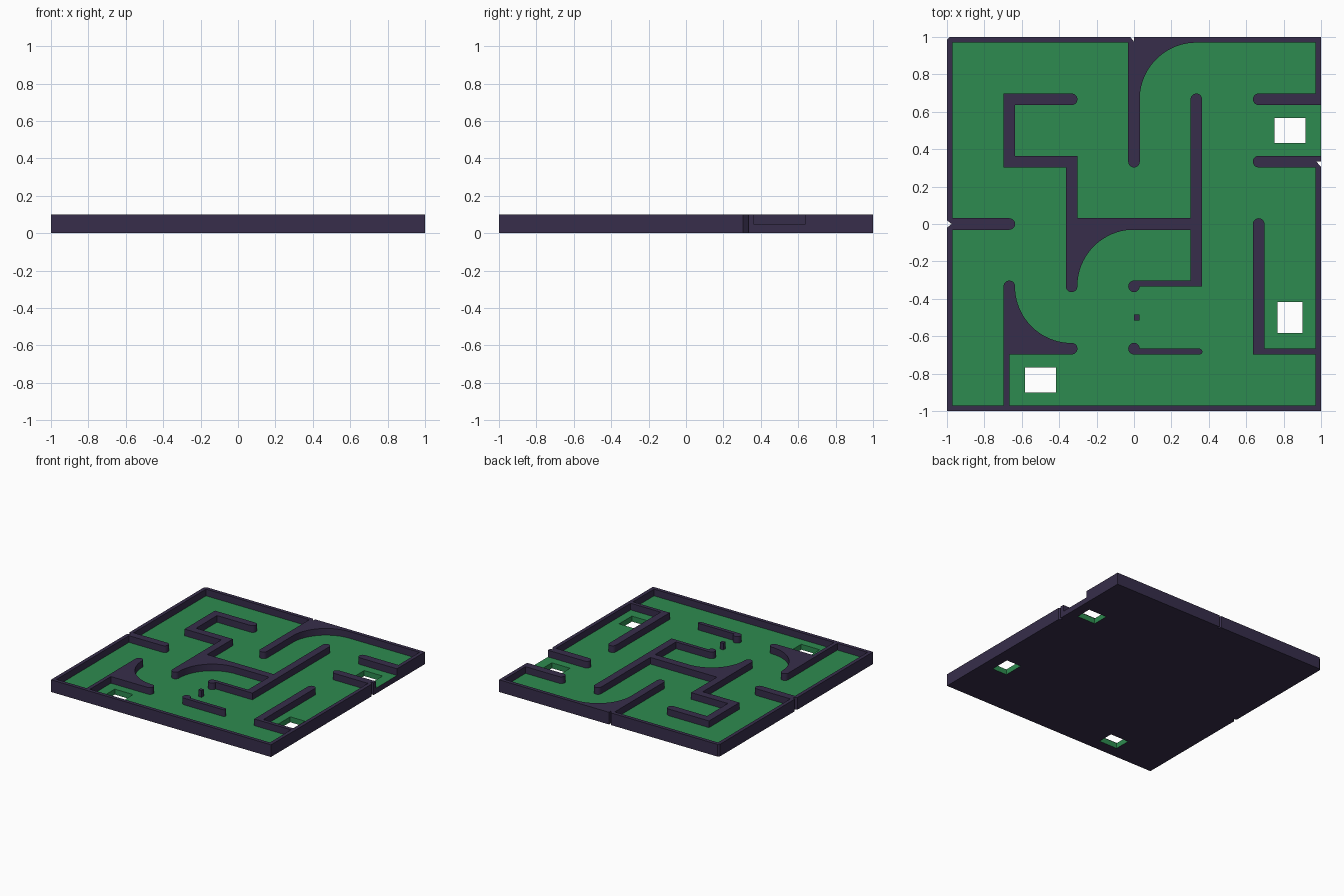
import bpy, bmesh, math
from mathutils import Vector

if "Cube" in bpy.data.objects:
    bpy.data.objects.remove(bpy.data.objects["Cube"])

FLOOR, TOP = 0.045, 0.1      # floor height and wall height
C = 1 / 3                    # maze cell size
W = 0.031                    # half wall width


def material(name, rgb):
    m = bpy.data.materials.new(name)
    m.diffuse_color = (*rgb, 1)
    m.use_nodes = True
    m.node_tree.nodes["Principled BSDF"].inputs["Base Color"].default_value = m.diffuse_color
    return m


DARK = material("dark purple", (0.038, 0.027, 0.070))
GREEN = material("felt green", (0.027, 0.258, 0.080))


def prism(name, loops, z0, z1, mats=(DARK,)):
    """Extrude a flat outline (further loops are holes) from z0 to z1."""
    bm = bmesh.new()
    edges = []
    for loop in loops:
        vs = [bm.verts.new((x, y, z0)) for x, y in loop]
        if len(loops) == 1:
            bm.faces.new(vs)
        else:
            edges += [bm.edges.new((vs[i - 1], vs[i])) for i in range(len(vs))]
    if edges:
        bmesh.ops.triangle_fill(bm, use_beauty=True, edges=edges)
    ret = bmesh.ops.extrude_face_region(bm, geom=bm.faces[:], use_keep_orig=True)
    top = [g for g in ret["geom"] if isinstance(g, bmesh.types.BMVert)]
    bmesh.ops.translate(bm, verts=top, vec=(0, 0, z1 - z0))
    bmesh.ops.recalc_face_normals(bm, faces=bm.faces[:])
    me = bpy.data.meshes.new(name)
    bm.to_mesh(me)
    bm.free()
    for m in mats:
        me.materials.append(m)
    me.shade_smooth()
    me.set_sharp_from_angle(angle=math.radians(30))
    ob = bpy.data.objects.new(name, me)
    bpy.context.collection.objects.link(ob)
    return ob


def rect(x0, y0, x1, y1):
    return [(x0, y0), (x1, y0), (x1, y1), (x0, y1)]


def ribbon(name, path, start=True, end=True, w=W):
    """Wall along a right-angled path, with round or flat ends."""
    p = [Vector(q) for q in path]
    d = [(b - a).normalized() for a, b in zip(p, p[1:])]
    n = [Vector((-v.y, v.x)) for v in d]

    def cap(c, side, out):
        return [c + w * (side * math.cos(t) + out * math.sin(t))
                for t in (math.pi * i / 10 for i in range(11))]
    mids = range(1, len(p) - 1)
    left = [p[i] + w * (n[i - 1] + n[i]) for i in mids]
    right = [p[i] - w * (n[i - 1] + n[i]) for i in mids]
    tail = cap(p[-1], n[-1], d[-1]) if end else [p[-1] + w * n[-1], p[-1] - w * n[-1]]
    head = cap(p[0], -n[0], -d[0]) if start else [p[0] - w * n[0], p[0] + w * n[0]]
    prism(name, [left + tail + right[::-1] + head], FLOOR, TOP)


def fillet(name, ax, ay, sx, sy):
    """Solid corner with a concave quarter-circle edge."""
    r, o = 0.303, 0.322
    arc = [(ax + sx * r * math.cos(t), ay + sy * r * math.sin(t))
           for t in (math.pi / 2 * i / 20 for i in range(21))]
    prism(name, [[(ax + sx * o, ay + sy * o), (ax + sx * o, ay)] + arc
                 + [(ax, ay + sy * o)]], FLOOR, TOP)


def post(name, x, y):
    prism(name, [[(x + W * math.cos(a), y + W * math.sin(a))
                  for a in (math.tau * i / 20 for i in range(20))]], FLOOR, TOP)


# floor slab with seam notches and three through holes
outline = [(-1, -1), (1, -1), (1, .305), (.975, C), (1, C), (1, 1), (0, 1),
           (0, .975), (-.02, 1), (-.985, 1), (-1, .985), (-1, .02), (-.975, 0),
           (-1, -.02)]
holes = [rect(.75, .433, .917, .567), rect(.766, -.583, .9, -.416),
         rect(-.584, -.9, -.417, -.766)]
base = prism("floor_slab", [outline] + holes, 0, FLOOR, (DARK, GREEN))
for f in base.data.polygons:      # green on top and inside the holes
    inner = abs(f.normal.z) < .5 and max(abs(f.center.x), abs(f.center.y)) < .95
    f.material_index = int(f.normal.z > .5 or inner)

# outer rim, broken at the seams and the side opening
prism("rim_back_left", [[(-1, .02), (-.975, 0), (-.97, 0), (-.97, .97), (0, .97),
                         (0, .975), (-.02, 1), (-.985, 1), (-1, .985)]], FLOOR, TOP)
prism("rim_back_right", [[(0, 1), (0, .97), (.97, .97), (.97, .65), (1, .65),
                          (1, 1)]], FLOOR, TOP)
prism("rim_front", [[(-1, -.02), (-1, -1), (1, -1), (1, .305), (.975, C), (.97, C),
                     (.97, -.97), (-.97, -.97), (-.97, 0), (-.975, 0)]], FLOOR, TOP)

# full-width walls
ribbon("wall_back_centre", [(0, .975), (0, C)], start=False)
ribbon("wall_hook", [(-C, 2 * C), (-2 * C, 2 * C), (-2 * C, C), (-C, C), (-C, -C)])
ribbon("wall_middle", [(-C, 0), (C, 0)], False, False)
ribbon("wall_long", [(C, 2 * C), (C, -C)], end=False)
ribbon("wall_left_stub", [(-.975, 0), (-2 * C, 0)], start=False)
ribbon("wall_right_stub_upper", [(1, 2 * C), (2 * C, 2 * C)], start=False)
ribbon("wall_right_stub_lower", [(.972, C), (2 * C, C)], start=False)
prism("wall_right_stub_end", [rect(.97, C, 1, C + W)], FLOOR, TOP)
ribbon("wall_right", [(2 * C, 0), (2 * C, -.697)], end=False)
ribbon("wall_left_corner", [(-2 * C, -C), (-2 * C, -2 * C), (-C, -2 * C)])

# rounded corner fills
fillet("corner_fill_back", C, 2 * C, -1, 1)
fillet("corner_fill_middle", 0, -C, -1, 1)
fillet("corner_fill_left", -C, -C, -1, -1)

# half-width walls, end posts and the small peg
prism("half_wall_upper", [rect(0, -C, C, -.302)], FLOOR, TOP)
post("post_upper", 0, -C)
ribbon("half_wall_lower", [(0, -.682), (.35, -.682)], start=False, w=.0155)
post("post_lower", 0, -2 * C)
prism("half_wall_right", [rect(2 * C, -.697, .97, -2 * C)], FLOOR, TOP)
prism("half_wall_left", [rect(-.697, -.97, -2 * C, -2 * C)], FLOOR, TOP)
prism("peg", [rect(0, -.515, .03, -.485)], FLOOR, TOP)
